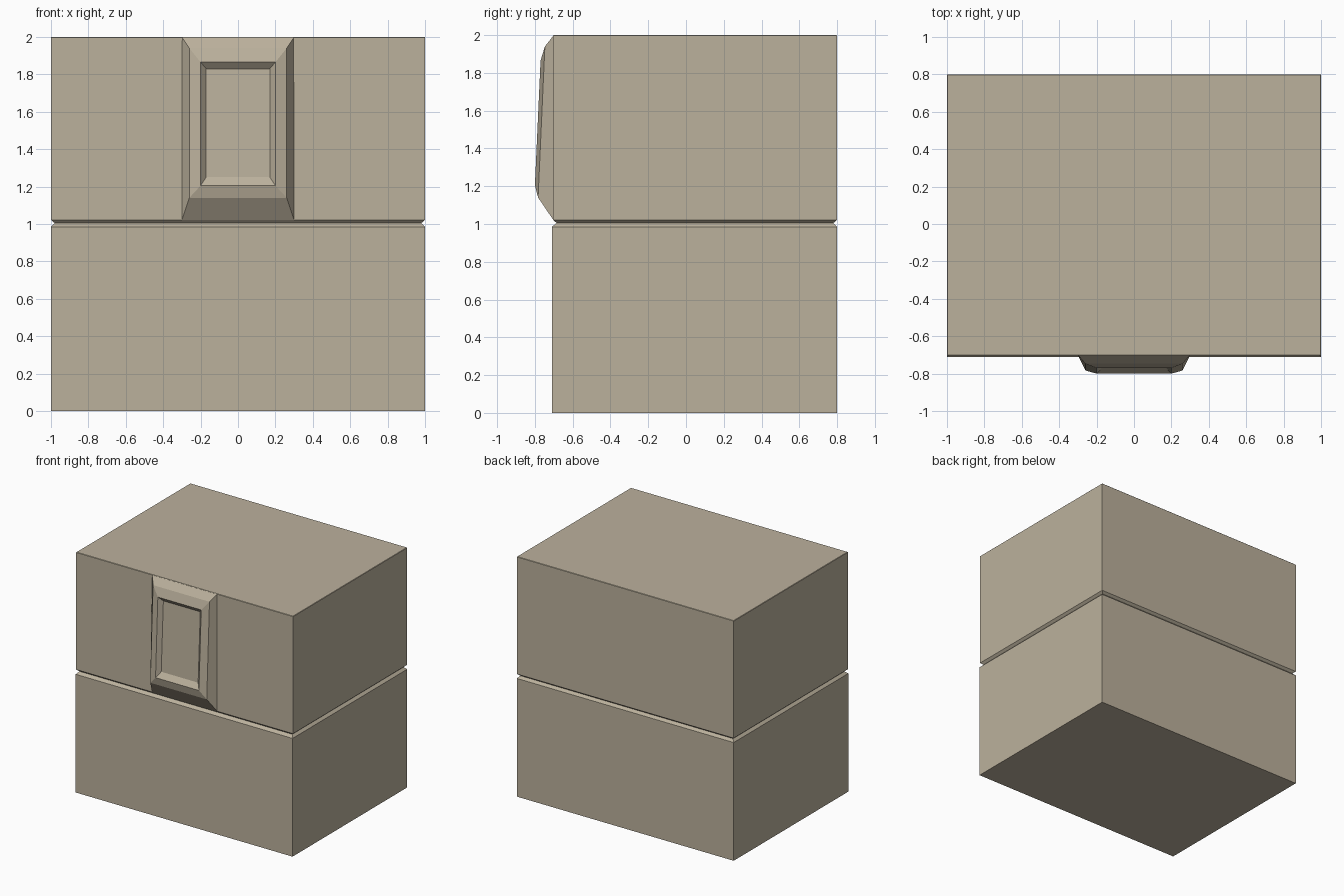
import bpy, bmesh

if "Cube" in bpy.data.objects:
    bpy.data.objects.remove(bpy.data.objects["Cube"])

# Warm taupe finish
taupe = bpy.data.materials.new("taupe")
taupe.diffuse_color = (0.50, 0.44, 0.335, 1.0)
taupe.use_nodes = True
taupe.node_tree.nodes["Principled BSDF"].inputs["Base Color"].default_value = taupe.diffuse_color


def loft(name, rings, cap_start=True):
    """Skin a list of four-corner rings and cap the ends."""
    bm = bmesh.new()
    loops = [[bm.verts.new(p) for p in ring] for ring in rings]
    for a, b in zip(loops, loops[1:]):
        for i in range(4):
            j = (i + 1) % 4
            bm.faces.new((a[i], a[j], b[j], b[i]))
    if cap_start:
        bm.faces.new(loops[0][::-1])
    bm.faces.new(loops[-1])
    mesh = bpy.data.meshes.new(name)
    bm.to_mesh(mesh)
    bm.free()
    mesh.materials.append(taupe)
    obj = bpy.data.objects.new(name, mesh)
    bpy.context.collection.objects.link(obj)
    return obj


def level(x, front, back, z):
    return [(-x, front, z), (x, front, z), (x, back, z), (-x, back, z)]


def frame(x, z_low, y_low, z_high, y_high):
    return [(-x, y_low, z_low), (x, y_low, z_low),
            (x, y_high, z_high), (-x, y_high, z_high)]


# Box base and lid, divided by a V-shaped seam
loft("box_body", [
    level(1.0, -0.71, 0.8, 0.0),
    level(1.0, -0.71, 0.8, 0.985),
    level(0.98, -0.685, 0.78, 1.005),
    level(1.0, -0.703, 0.8, 1.022),
    level(1.0, -0.703, 0.8, 1.997),
    level(0.997, -0.70, 0.797, 2.0),
])

# Raised latch plate with sloped rim and recessed centre
loft("latch_plate", [
    frame(0.30, 1.022, -0.703, 2.0, -0.70),
    frame(0.26, 1.14, -0.783, 1.94, -0.747),
    frame(0.20, 1.205, -0.80, 1.865, -0.77),
    frame(0.17, 1.25, -0.768, 1.83, -0.74),
], cap_start=False)
